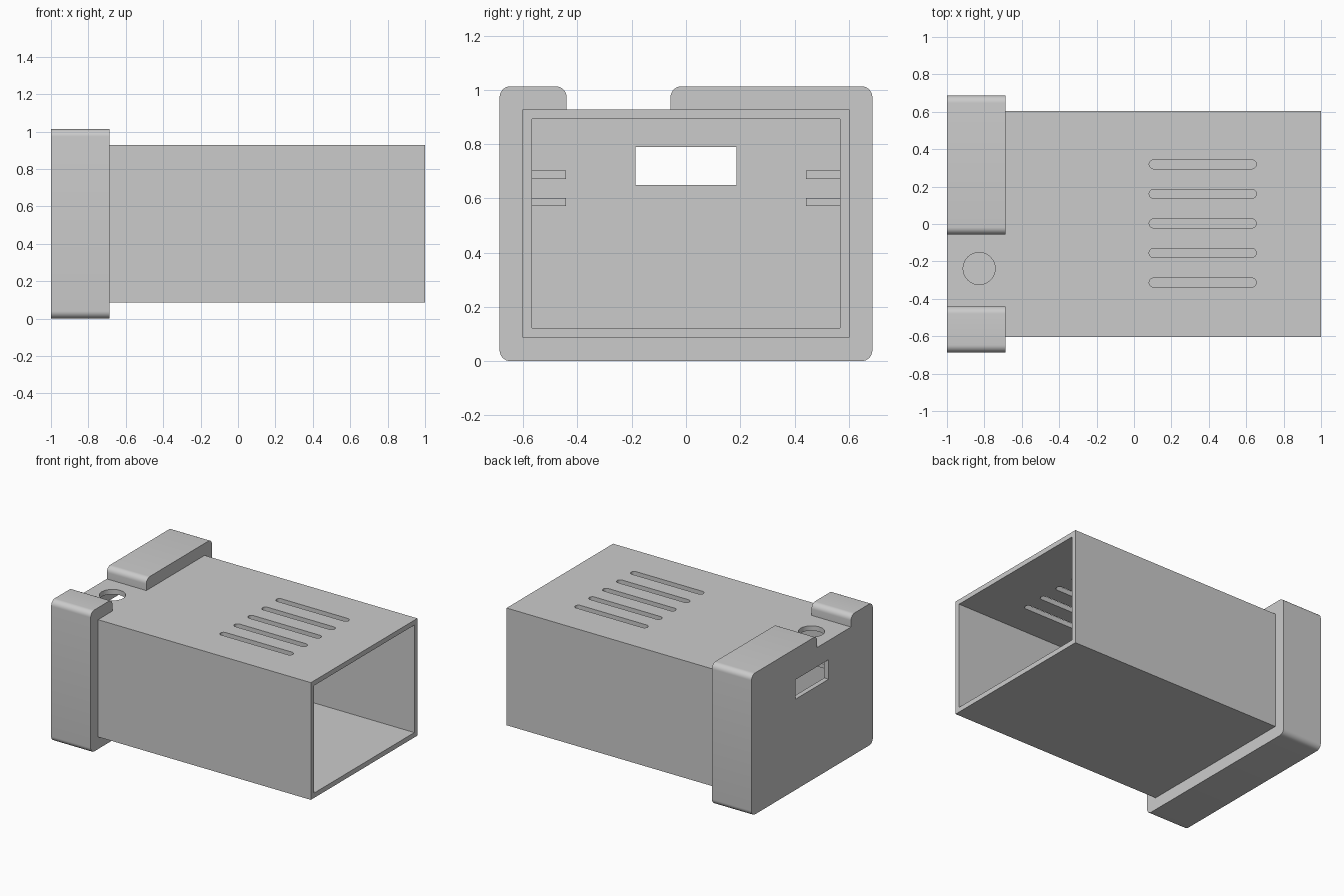
import bpy, bmesh, math
from mathutils import Vector

cube = bpy.data.objects.get("Cube")
if cube:
    bpy.data.objects.remove(cube, do_unlink=True)

grey = bpy.data.materials.new("Plain grey")
grey.use_nodes = True
COLOUR = (0.6, 0.6, 0.6, 1)
grey.diffuse_color = COLOUR
grey.node_tree.nodes["Principled BSDF"].inputs["Base Color"].default_value = COLOUR


def prism(name, points, shift, round_edges=None, radius=0.04):
    """Extrude a flat outline along shift, optionally rounding chosen long edges."""
    bm = bmesh.new()
    base = bm.faces.new([bm.verts.new(p) for p in points])
    new = bmesh.ops.extrude_face_region(bm, geom=[base], use_keep_orig=True)["geom"]
    bmesh.ops.translate(bm, vec=shift, verts=[g for g in new if isinstance(g, bmesh.types.BMVert)])
    bmesh.ops.recalc_face_normals(bm, faces=bm.faces)
    if round_edges:
        along = Vector(shift).normalized()
        edges = [e for e in bm.edges
                 if abs((e.verts[0].co - e.verts[1].co).normalized().dot(along)) > 0.99
                 and round_edges(e.verts[0].co)]
        bmesh.ops.bevel(bm, geom=edges, offset=radius, segments=8, profile=0.5, affect='EDGES')
    mesh = bpy.data.meshes.new(name)
    bm.to_mesh(mesh)
    bm.free()
    mesh.materials.append(grey)
    obj = bpy.data.objects.new(name, mesh)
    bpy.context.collection.objects.link(obj)
    return obj


def box(name, x0, x1, y0, y1, z0, z1):
    return prism(name, [(x0, y0, z0), (x0, y1, z0), (x0, y1, z1), (x0, y0, z1)], (x1 - x0, 0, 0))


def capsule(name, x0, x1, y, r, n=12):
    """Upright cutter through the roof; a round hole when x0 equals x1."""
    right = [(x1 + r * math.cos(a), y + r * math.sin(a), 0.8)
             for a in (math.pi * (i / n - 0.5) for i in range(n + 1))]
    left = [(x0 + x1 - px, 2 * y - py, pz) for px, py, pz in right]
    if x0 == x1:
        left = left[1:-1]
    return prism(name, right + left, (0, 0, 0.3))


def combine(target, tool, operation):
    mod = target.modifiers.new(tool.name, 'BOOLEAN')
    mod.operation = operation
    mod.solver = 'EXACT'
    mod.object = tool
    bpy.context.view_layer.objects.active = target
    bpy.ops.object.modifier_apply(modifier=mod.name)
    bpy.data.objects.remove(tool, do_unlink=True)


# Rounded end collar with a notch in its top edge
TOP = 0.927
outline = [(-0.687, 0), (0.687, 0), (0.687, 1.013), (-0.057, 1.013),
           (-0.057, TOP), (-0.44, TOP), (-0.44, 1.013), (-0.687, 1.013)]
case = prism("case", [(-1, y, z) for y, z in outline], (0.313, 0, 0),
             round_edges=lambda co: abs(co.z - TOP) > 0.01)

# Long sleeve, joined to the collar and hollowed from the open end
combine(case, box("sleeve", -0.9, 1, -0.603, 0.603, 0.087, TOP), 'UNION')
combine(case, box("cavity", -0.965, 1.1, -0.568, 0.568, 0.122, 0.892), 'DIFFERENCE')

# Window in the end wall, round hole in the notch, vents in the roof
combine(case, box("window", -1.1, -0.9, -0.187, 0.187, 0.65, 0.79), 'DIFFERENCE')
combine(case, capsule("round_hole", -0.828, -0.828, -0.238, 0.086), 'DIFFERENCE')
for i in range(-2, 3):
    combine(case, capsule("vent", 0.105, 0.63, 0.003 + i * 0.158, 0.024), 'DIFFERENCE')

# Board rails on both inner sides near the closed end
for side, sign in (("left", 1), ("right", -1)):
    for level, z in (("lower", 0.572), ("upper", 0.672)):
        y0, y1 = sorted((sign * 0.442, sign * 0.575))
        box(f"{side}_{level}_rail", -0.97, -0.69, y0, y1, z, z + 0.03)

# Smooth rounded corners, sharp edges kept
bpy.ops.object.select_all(action='DESELECT')
case.select_set(True)
bpy.context.view_layer.objects.active = case
bpy.ops.object.shade_smooth_by_angle(angle=math.radians(30))
